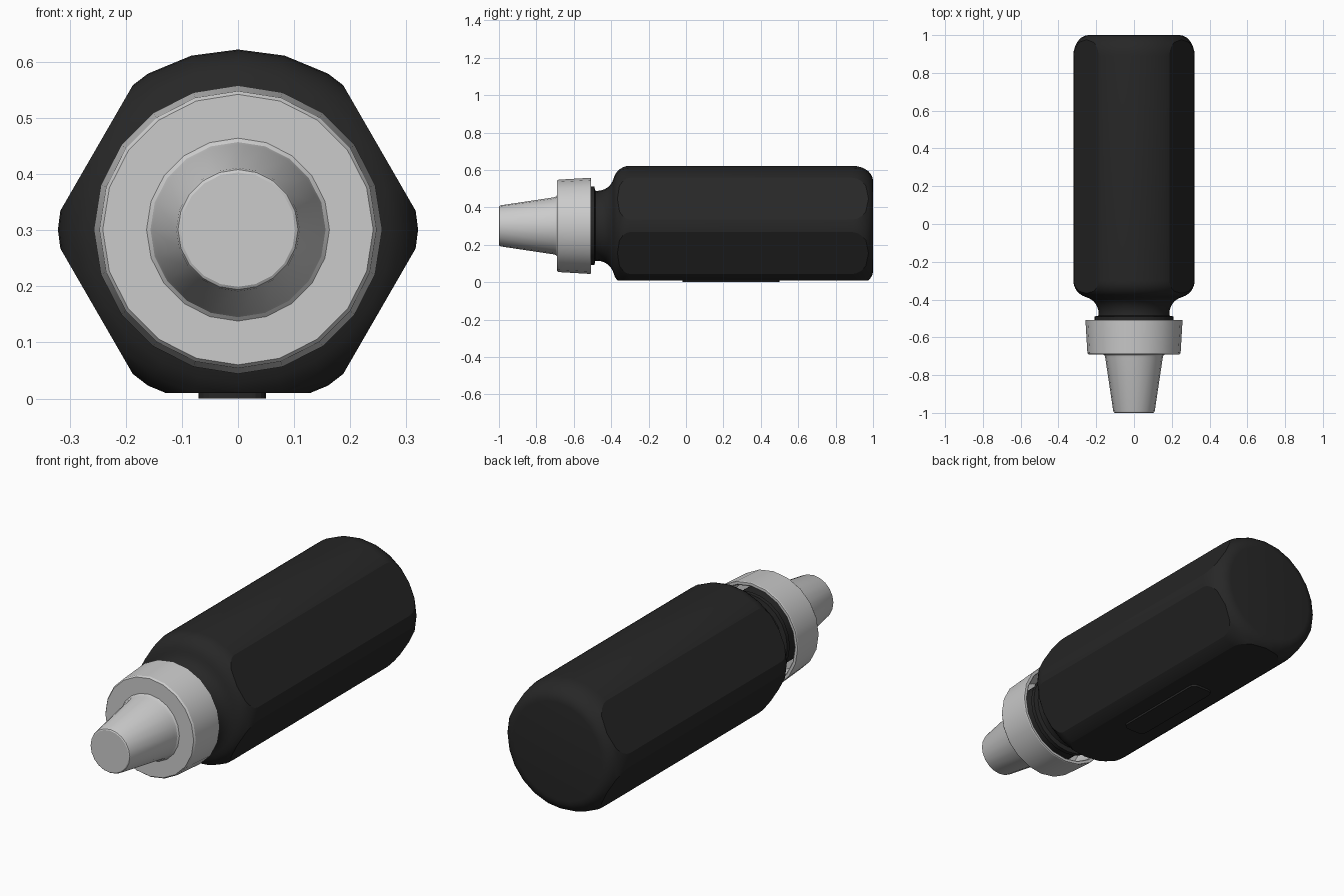
import bpy, bmesh
from math import sin, cos, pi, radians
from mathutils import Vector

if "Cube" in bpy.data.objects:
    bpy.data.objects.remove(bpy.data.objects["Cube"])

AXIS_Z = 0.301
BODY_R = 0.321
FLAT = 0.291  # distance of the grip flats from the axis


def material(name, value):
    mat = bpy.data.materials.new(name)
    mat.use_nodes = True
    color = (value, value, value, 1)
    mat.diffuse_color = color
    mat.node_tree.nodes["Principled BSDF"].inputs["Base Color"].default_value = color
    return mat


def arc(cy, cr, a, b, start, end, steps):
    """Elliptical run of (y, radius) points; zero degrees points outward."""
    angles = [radians(start + (end - start) * i / steps) for i in range(steps + 1)]
    return [(cy + a * sin(t), cr + b * cos(t)) for t in angles]


def lathe(profile, sides):
    """Turn (y, radius) points round the long axis, closing both ends."""
    bm = bmesh.new()
    rings = []
    for y, r in profile:
        turns = [2 * pi * i / sides for i in range(sides)]
        rings.append([bm.verts.new((r * cos(t), y, AXIS_Z + r * sin(t))) for t in turns])
    for a, b in zip(rings, rings[1:]):
        for i in range(sides):
            j = (i + 1) % sides
            bm.faces.new((a[i], a[j], b[j], b[i]))
    bm.faces.new(rings[0])
    bm.faces.new(rings[-1])
    bmesh.ops.recalc_face_normals(bm, faces=bm.faces)
    return bm


def finish(bm, name, mat=None):
    bmesh.ops.recalc_face_normals(bm, faces=bm.faces)
    mesh = bpy.data.meshes.new(name)
    bm.to_mesh(mesh)
    bm.free()
    obj = bpy.data.objects.new(name, mesh)
    bpy.context.collection.objects.link(obj)
    if mat:
        mesh.materials.append(mat)
    bpy.ops.object.select_all(action="DESELECT")
    obj.select_set(True)
    bpy.context.view_layer.objects.active = obj
    bpy.ops.object.shade_smooth_by_angle(angle=radians(20))
    return obj


black = material("black_plastic", 0.02)

# Bottle: neck with bead, curved shoulder, barrel and rounded base
neck = [(-0.66, 0.19), (-0.515, 0.19), (-0.51, 0.21), (-0.49, 0.21), (-0.485, 0.188)]
hollow = arc(-0.474, 0.277, 0.09, 0.09, 180, 105, 6)
shoulder = arc(-0.30, 0.231, 0.09, 0.09, -75, 0, 6)
base = arc(0.89, 0.241, 0.11, 0.08, 0, 90, 7)
bm = lathe(neck + hollow + shoulder[1:] + base, 24)

# Five flats of a hexagonal grip; the top stays round
for degrees in (30, 150, 210, 270, 330):
    normal = Vector((cos(radians(degrees)), 0, sin(radians(degrees))))
    cut = bmesh.ops.bisect_plane(
        bm, geom=bm.verts[:] + bm.edges[:] + bm.faces[:], dist=1e-6,
        plane_co=Vector((0, 0, AXIS_Z)) + normal * FLAT, plane_no=normal, clear_outer=True)
    rim = [e for e in cut["geom_cut"] if isinstance(e, bmesh.types.BMEdge)]
    bmesh.ops.contextual_create(bm, geom=rim)
finish(bm, "bottle", black)

# Plain raised pad on the underside
bm = bmesh.new()
bmesh.ops.create_cube(bm, size=1)
bmesh.ops.scale(bm, vec=(0.12, 0.52, 0.02), verts=bm.verts)
bmesh.ops.translate(bm, vec=(-0.01, 0.24, 0.01), verts=bm.verts)
upright = [e for e in bm.edges if abs(e.verts[0].co.z - e.verts[1].co.z) > 0.01]
bmesh.ops.bevel(bm, geom=upright, offset=0.03, segments=4, profile=0.5, affect="EDGES")
finish(bm, "underside_pad", black)

# Hollow screw cap with a tapered nozzle
cap = [(-0.665, 0.225), (-0.51, 0.238), (-0.507, 0.242), (-0.507, 0.255), (-0.512, 0.257),
       (-0.682, 0.247), (-0.69, 0.241), (-0.69, 0.163), (-0.696, 0.156), (-0.71, 0.152),
       (-0.99, 0.11), (-0.997, 0.107), (-1.0, 0.102)]
finish(lathe(cap, 20), "nozzle_cap")
